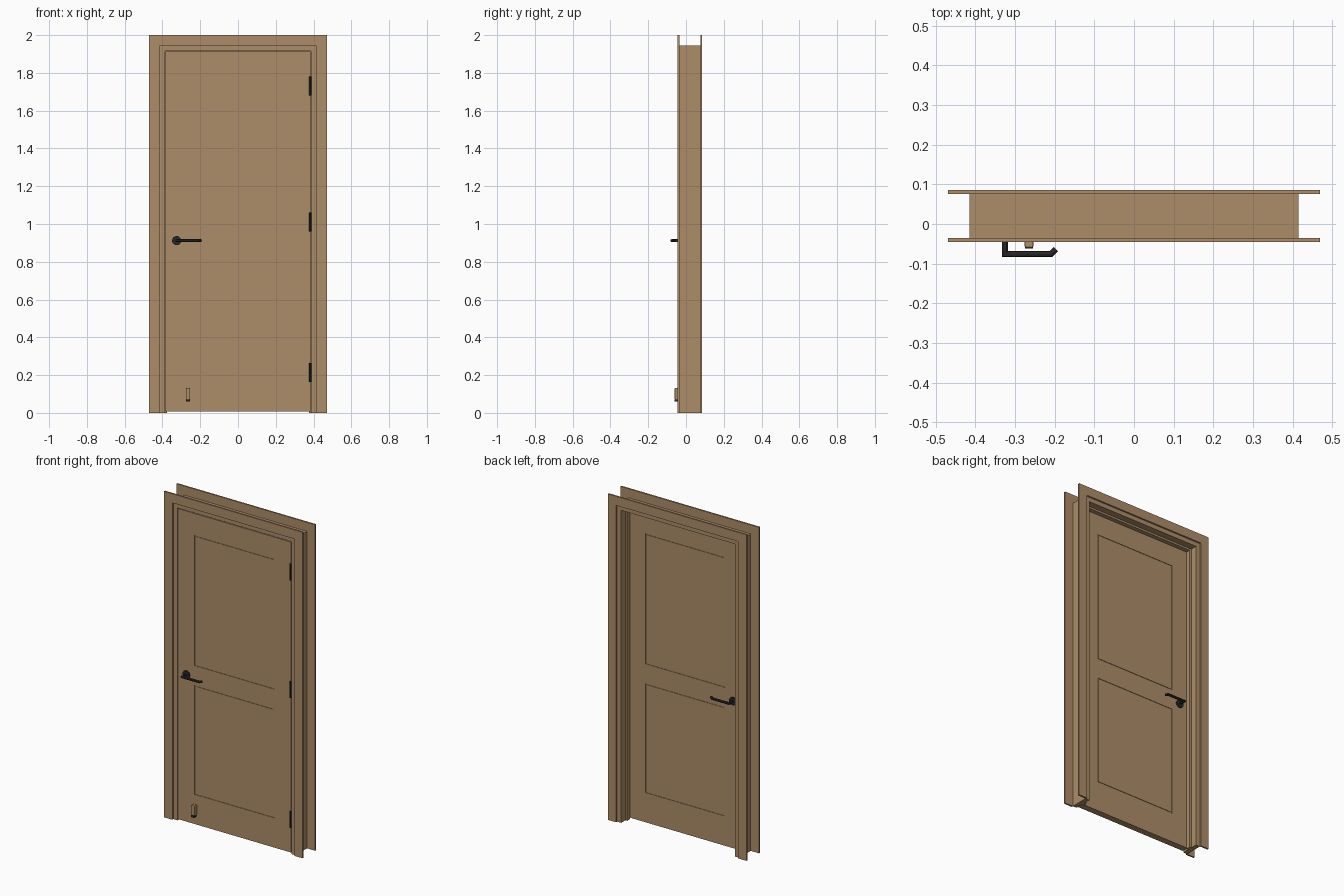
import bpy, bmesh
from mathutils import Vector

cube = bpy.data.objects.get("Cube")
if cube:
    bpy.data.objects.remove(cube, do_unlink=True)


def material(name, rgb, rough):
    m = bpy.data.materials.new(name)
    m.use_nodes = True
    m.diffuse_color = (*rgb, 1)
    node = m.node_tree.nodes["Principled BSDF"]
    node.inputs["Base Color"].default_value = (*rgb, 1)
    node.inputs["Roughness"].default_value = rough
    return m


WOOD = material("tan wood", (0.42, 0.27, 0.14), 0.6)
BLACK = material("black metal", (0.02, 0.02, 0.022), 0.5)


def finish(name, bm, mat, smooth=False):
    bmesh.ops.recalc_face_normals(bm, faces=bm.faces)
    me = bpy.data.meshes.new(name)
    bm.to_mesh(me)
    bm.free()
    ob = bpy.data.objects.new(name, me)
    bpy.context.collection.objects.link(ob)
    me.materials.append(mat)
    if smooth:
        bpy.ops.object.select_all(action='DESELECT')
        ob.select_set(True)
        bpy.context.view_layer.objects.active = ob
        bpy.ops.object.shade_smooth_by_angle()
    return ob


def add_prism(bm, points, y0, y1):
    """Extrude an x-z outline from y0 to y1."""
    face = bm.faces.new([bm.verts.new((x, y0, z)) for x, z in points])
    out = bmesh.ops.extrude_face_region(bm, geom=[face])["geom"]
    verts = [v for v in out if isinstance(v, bmesh.types.BMVert)]
    bmesh.ops.translate(bm, verts=verts, vec=(0, y1 - y0, 0))


def rect(x0, x1, z0, z1):
    return [(x0, z0), (x1, z0), (x1, z1), (x0, z1)]


def prism(name, points, y0, y1, mat=WOOD):
    bm = bmesh.new()
    add_prism(bm, points, y0, y1)
    return finish(name, bm, mat)


def add_tube(bm, path, radius, sides):
    """Sweep a round section along a path in the x-y plane, with mitred bends."""
    path = [Vector(p) for p in path]
    rings = []
    for i, p in enumerate(path):
        a = (p - path[i - 1]).normalized() if i else None
        b = (path[i + 1] - p).normalized() if i + 1 < len(path) else None
        tangent = ((a or b) + (b or a)).normalized()
        side = Vector((-tangent.y, tangent.x, 0))
        stretch = 1 / max(tangent.dot(a or b), 0.5)
        circle = bmesh.ops.create_circle(bm, segments=sides, radius=radius)["verts"]
        for v in circle:
            v.co = p + side * v.co.x * stretch + Vector((0, 0, v.co.y))
        rings.append(circle)
    for r, s in zip(rings, rings[1:]):
        for k in range(sides):
            n = (k + 1) % sides
            bm.faces.new((r[k], r[n], s[n], s[k]))
    bm.faces.new(rings[0])
    bm.faces.new(rings[-1])


OUT, IN, OPEN = 0.47, 0.414, 0.387      # casing outer, casing inner, clear opening
TOP, HEAD, LINTEL = 2.0, 1.944, 1.917
FRONT, BACK = -0.035, 0.076             # jamb depth
LEAF_F, LEAF_B = -0.034, 0.006          # leaf depth

# Mitred casing on both sides of the wall
for label, y0, y1 in (("front", FRONT - 0.01, FRONT), ("back", BACK, BACK + 0.01)):
    for side, s in (("right", -1), ("left", 1)):
        prism(f"{label}_casing_{side}",
              [(s * OUT, 0), (s * IN, 0), (s * IN, HEAD), (s * OUT, TOP)], y0, y1)
    prism(f"{label}_casing_head",
          [(-OUT, TOP), (OUT, TOP), (IN, HEAD), (-IN, HEAD)], y0, y1)

# Jambs and the stops the leaf closes against
for side, s in (("right", -1), ("left", 1)):
    prism(f"jamb_{side}", rect(s * OPEN, s * 0.415, 0, 1.945), FRONT, BACK)
    prism(f"stop_{side}", rect(s * 0.375, s * OPEN, 0, LINTEL), LEAF_B + 0.002, 0.035)
prism("jamb_head", rect(-OPEN, OPEN, LINTEL, 1.945), FRONT, BACK)
prism("stop_head", rect(-0.375, 0.375, LINTEL - 0.012, LINTEL), LEAF_B + 0.002, 0.035)

# Leaf: a core with stiles, rails and panels raised around narrow grooves
W, Z0, Z1, P, G, D = 0.383, 0.008, 1.913, 0.27, 0.006, 0.003
panels = ((0.19, 0.86), (0.98, 1.78))
prism("leaf_core", rect(-W, W, Z0, Z1), LEAF_F + D, LEAF_B - D)
for label, y0, y1 in (("front", LEAF_F, LEAF_F + D), ("back", LEAF_B - D, LEAF_B)):
    bm = bmesh.new()
    for s in (-1, 1):
        add_prism(bm, rect(s * P, s * W, Z0, Z1), y0, y1)
    edges = [Z0, *panels[0], *panels[1], Z1]
    for z0, z1 in zip(edges[::2], edges[1::2]):
        add_prism(bm, rect(-P, P, z0, z1), y0, y1)
    for z0, z1 in panels:
        add_prism(bm, rect(-P + G, P - G, z0 + G, z1 - G), y0, y1)
    finish(f"leaf_{label}_face", bm, WOOD)

# Lever handles: rose, neck and a lever whose tip turns back to the leaf
for label, y, s in (("front", LEAF_F, -1), ("back", LEAF_B, 1)):
    x, z = -0.325, 0.912
    bm = bmesh.new()
    add_tube(bm, [(x, y, z), (x, y + s * 0.008, z)], 0.024, 24)
    finish(f"{label}_handle_rose", bm, BLACK, True)
    bm = bmesh.new()
    add_tube(bm, [(x, y, z), (x, y + s * 0.042, z), (-0.21, y + s * 0.042, z),
                  (-0.197, y + s * 0.029, z)], 0.0075, 12)
    finish(f"{label}_handle_lever", bm, BLACK, True)

# Hinge knuckles
for i, z in enumerate((0.213, 1.01, 1.73)):
    bm = bmesh.new()
    bmesh.ops.create_cone(bm, cap_ends=True, segments=12, radius1=0.006,
                          radius2=0.006, depth=0.1)
    bmesh.ops.translate(bm, verts=bm.verts, vec=(0.383, -0.038, z))
    finish(f"hinge_{i + 1}", bm, BLACK, True)

# Small kick-down holder near the foot of the leaf
body = prism("holder_body", rect(-0.276, -0.254, 0.07, 0.132), -0.06, LEAF_F)
bevel = body.modifiers.new("soft_edges", 'BEVEL')
bevel.width, bevel.segments = 0.004, 2
prism("holder_foot", rect(-0.275, -0.255, 0.06, 0.072), -0.062, LEAF_F - 0.006, BLACK)
